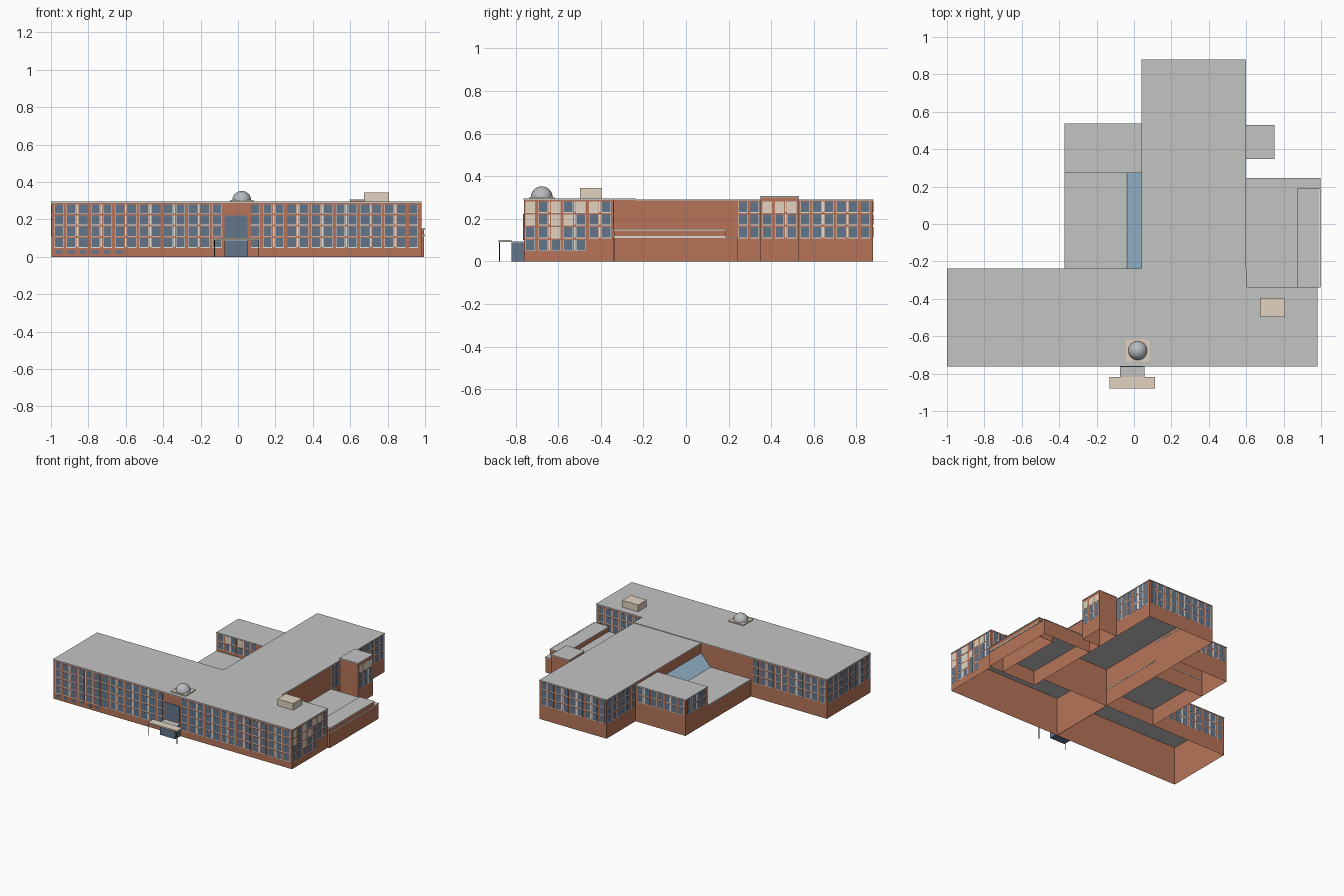
import bpy, bmesh
from mathutils import Vector

old = bpy.data.objects.get("Cube")
if old:
    bpy.data.objects.remove(old, do_unlink=True)


def material(name, rgb):
    m = bpy.data.materials.new(name)
    m.use_nodes = True
    m.diffuse_color = (*rgb, 1)
    m.node_tree.nodes["Principled BSDF"].inputs["Base Color"].default_value = (*rgb, 1)
    return m


BRICK = material("red brick", (0.47, 0.175, 0.10))
ROOF = material("grey roof", (0.54, 0.555, 0.54))
GLASS = material("window glass", (0.125, 0.18, 0.26))
SKY = material("skylight glass", (0.34, 0.53, 0.69))
BLIND = material("beige panel", (0.76, 0.65, 0.53))
TRIM = material("pale trim", (0.78, 0.75, 0.68))
METAL = material("dome metal", (0.48, 0.50, 0.52))
DARK = material("dark post", (0.05, 0.05, 0.055))


def finish(name, bm, *mats):
    mesh = bpy.data.meshes.new(name)
    bmesh.ops.recalc_face_normals(bm, faces=bm.faces)
    bm.to_mesh(mesh)
    bm.free()
    for m in mats:
        mesh.materials.append(m)
    obj = bpy.data.objects.new(name, mesh)
    bpy.context.collection.objects.link(obj)
    return obj


def add_box(bm, lo, hi, index=0):
    lo, hi = Vector(lo), Vector(hi)
    verts = bmesh.ops.create_cube(bm, size=1)["verts"]
    for v in verts:
        v.co = (lo + hi) / 2 + v.co * (hi - lo)
    for f in {f for v in verts for f in v.link_faces}:
        f.material_index = index


def box(name, lo, hi, mat):
    bm = bmesh.new()
    add_box(bm, lo, hi)
    return finish(name, bm, mat)


def prism(bm, outline, z0, z1, caps):
    """Upright sides over a flat outline, with optional top and bottom."""
    low, high = ([bm.verts.new((p.x, p.y, z)) for p in outline] for z in (z0, z1))
    for i in range(len(outline)):
        bm.faces.new((low[i - 1], low[i], high[i], high[i - 1]))
    if caps:
        bm.faces.new(low[::-1])
        bm.faces.new(high)


def block(name, outline, top):
    """Hollow brick walls, open below, under a thin slightly wider roof slab."""
    pts = [Vector(p) for p in outline]
    eaves = []
    for i, p in enumerate(pts):
        a = (p - pts[i - 1]).normalized()
        b = (pts[(i + 1) % len(pts)] - p).normalized()
        eaves.append(p + 0.002 * Vector((a.y + b.y, -a.x - b.x)))
    bm = bmesh.new()
    prism(bm, pts, 0, top - 0.004, False)
    finish(name + "_walls", bm, BRICK)
    bm = bmesh.new()
    prism(bm, eaves, top - 0.006, top, True)
    finish(name + "_roof", bm, ROOF)


def rect(x0, x1, y0, y1):
    return (x0, y0), (x1, y0), (x1, y1), (x0, y1)


PITCH, HIGH, FIRST = 0.06, 0.049, 0.281


def windows(name, axis, at, side, a, b, cols, rows=3, blinds=(), first=FIRST, skip=()):
    """Grid of framed window plates on a wall; axis is the way the wall runs."""
    bm = bmesh.new()

    def plate(u0, u1, z0, z1, depth, index):
        d0, d1 = sorted((at + side * 0.0002, at + side * depth))
        if axis == 'x':
            add_box(bm, (u0, d0, z0), (u1, d1, z1), index)
        else:
            add_box(bm, (d0, u0, z0), (d1, u1, z1), index)

    step = (b - a) / cols
    half = step * 0.34
    for c in range(cols):
        mid = a + (c + 0.5) * step
        for r in range(rows):
            if (c, r) in skip:
                continue
            top = first - r * PITCH
            low = top - HIGH
            plate(mid - half, mid + half, low, top, 0.0016, 1 if (c, r) in blinds else 0)
            # pale frame and sill behind the pane
            plate(mid - half - 0.002, mid + half + 0.002, low - 0.004, top, 0.0009, 2)
            # pale upright between each pair of windows
            if c % 2 and c < cols - 1:
                edge = mid + step / 2
                plate(edge - 0.004, edge + 0.004, low, top, 0.0009, 2)
    finish(name, bm, GLASS, BLIND, TRIM)


# Main volumes
block("front_bar", ((-0.998, -0.76), (0.98, -0.76), (0.98, -0.34), (0.6, -0.34),
                    (0.6, -0.24), (-0.998, -0.24)), 0.295)
box("front_bar_partition", (0.04, -0.759, 0), (0.043, -0.241, 0.288), BRICK)
block("rear_bar", rect(0.043, 0.598, -0.24, 0.878), 0.291)
block("rear_side_wing", rect(-0.37, 0.043, 0.275, 0.535), 0.27)
block("court_hall", rect(-0.37, 0.043, -0.24, 0.275), 0.13)
block("low_wing", rect(0.598, 0.995, -0.338, 0.243), 0.115)
block("low_wing_upper", rect(0.877, 0.995, -0.338, 0.188), 0.152)
block("stair_tower", rect(0.598, 0.748, 0.35, 0.528), 0.307)

# Pale bands on the low wing
for i, z in enumerate((0.112, 0.146)):
    box(f"low_wing_band_{i + 1}", (0.99, -0.338, z), (0.999, 0.185, z + 0.007), TRIM)

# Front windows either side of the entrance
windows("front_windows_right", 'x', -0.76, -1, -0.99, -0.08, 14, 4)
windows("front_windows_left", 'x', -0.76, -1, 0.06, 0.97, 14, 4)
bm = bmesh.new()
for i in range(6):
    x = -0.955 + i * 0.064
    add_box(bm, (x - 0.017, -0.762, 0.017), (x + 0.017, -0.7602, 0.036))
finish("basement_windows", bm, GLASS)

# End walls of the front bar
windows("left_end_windows", 'y', 0.98, 1, -0.76, -0.345, 7, 4,
        blinds={(0, 0), (2, 0), (4, 0), (5, 0), (0, 1), (2, 1), (3, 1), (2, 2)},
        skip={(5, 3), (6, 3)})
windows("right_end_windows", 'y', -0.998, -1, -0.75, -0.25, 8)

# Rear-facing walls
windows("front_bar_back_windows", 'x', -0.24, 1, -0.99, -0.38, 10)
windows("front_bar_corner_windows", 'x', -0.34, 1, 0.61, 0.97, 6)
windows("rear_bar_end_windows", 'x', 0.878, 1, 0.05, 0.59, 9)

# Side walls of the rear bar, its wing and the tower
windows("rear_bar_left_windows", 'y', 0.598, 1, 0.53, 0.87, 6)
windows("rear_bar_gap_windows", 'y', 0.598, 1, 0.24, 0.35, 2)
windows("rear_bar_right_windows", 'y', 0.043, -1, 0.54, 0.87, 6)
windows("tower_windows", 'y', 0.748, 1, 0.352, 0.526, 3, blinds={(0, 0), (1, 0), (2, 0)})
windows("wing_back_windows", 'x', 0.535, 1, -0.36, 0.03, 7, 2, first=0.262)
windows("wing_side_windows", 'y', -0.37, -1, 0.285, 0.525, 4, 2, first=0.262)
windows("wing_court_windows", 'x', 0.275, -1, -0.36, -0.04, 6, 2, first=0.262,
        blinds={(1, 0), (3, 0)})

# Sloping skylight over the court hall
bm = bmesh.new()
low, wall, high = (-0.038, 0.131), (0.042, 0.131), (0.042, 0.215)
ends = [[bm.verts.new((x, y, z)) for x, z in (low, wall, high)] for y in (-0.238, 0.273)]
for tri in ends:
    bm.faces.new(tri)
for i in range(3):
    j = (i + 1) % 3
    bm.faces.new((ends[0][i], ends[0][j], ends[1][j], ends[1][i]))
finish("skylight", bm, SKY)

# Entrance: tall glazing, vestibule and canopy
box("entrance_glazing", (-0.072, -0.764, 0.1), (0.05, -0.7602, 0.222), GLASS)
box("vestibule", (-0.072, -0.82, 0), (0.054, -0.7602, 0.088), GLASS)
box("vestibule_roof", (-0.074, -0.82, 0.088), (0.056, -0.7602, 0.093), ROOF)
box("canopy", (-0.13, -0.879, 0.09), (0.112, -0.818, 0.1), BLIND)
for side, x in (("right", -0.126), ("left", 0.108)):
    box(side + "_canopy_post", (x - 0.002, -0.877, 0), (x + 0.002, -0.873, 0.09), DARK)

# Roof dome on its plinth
box("dome_plinth", (-0.042, -0.735, 0.29), (0.082, -0.618, 0.303), BLIND)
bm = bmesh.new()
bmesh.ops.create_uvsphere(bm, u_segments=24, v_segments=16, radius=0.051)
bmesh.ops.delete(bm, geom=[v for v in bm.verts if v.co.z < -0.001], context='VERTS')
bmesh.ops.translate(bm, verts=bm.verts, vec=(0.02, -0.677, 0.301))
for f in bm.faces:
    f.smooth = True
finish("dome", bm, METAL)

# Rooftop plant room
box("plant_room", (0.674, -0.498, 0.29), (0.806, -0.396, 0.345), BLIND)
